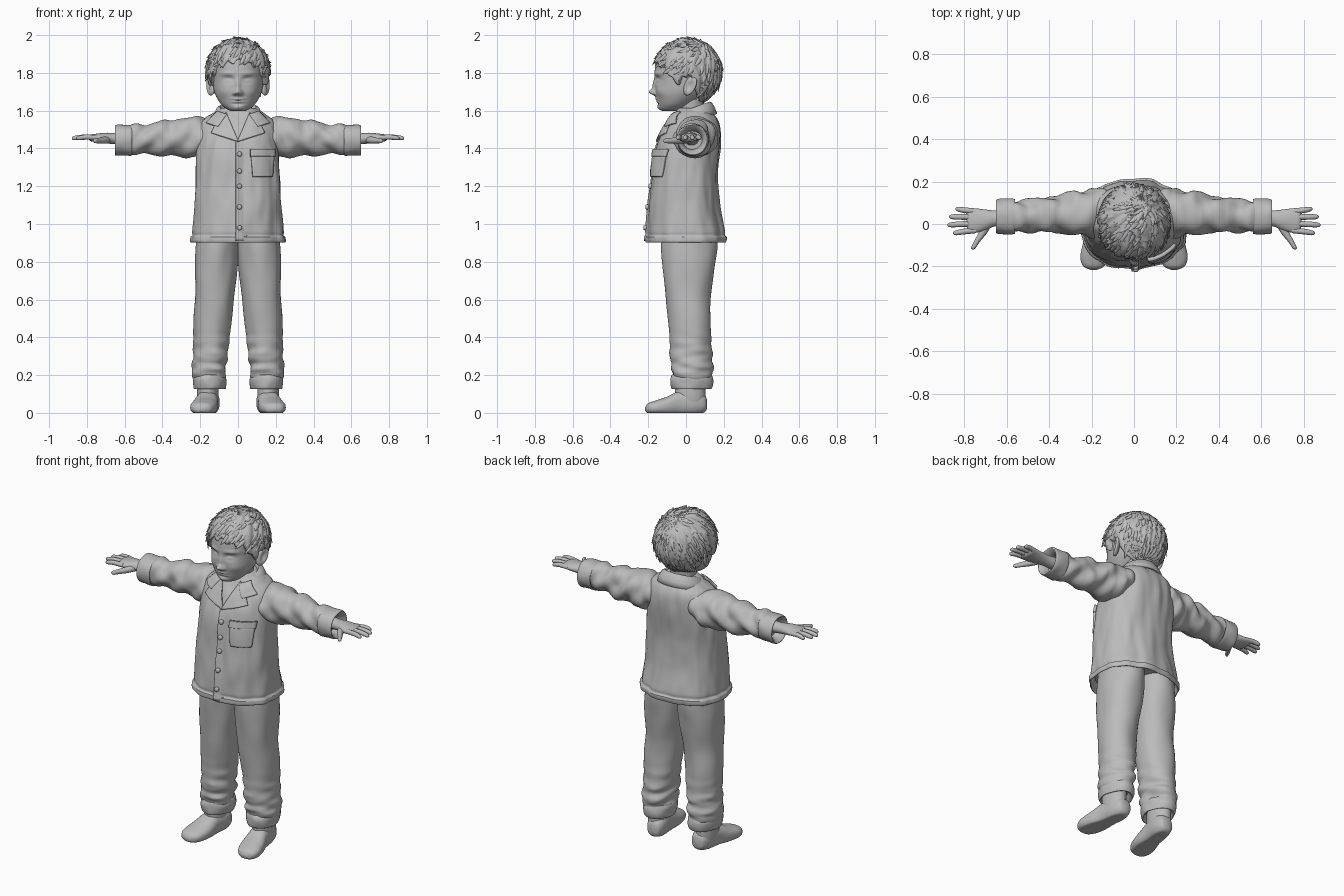
import bpy, bmesh, random
from math import sin, cos, pi, exp, radians, atan2
from mathutils import Vector, noise
from mathutils.bvhtree import BVHTree

if "Cube" in bpy.data.objects:
    bpy.data.objects.remove(bpy.data.objects["Cube"])
random.seed(4)

grey = bpy.data.materials.new("plain grey")
grey.use_nodes = True
grey.diffuse_color = (.5, .5, .5, 1)
bsdf = next(n for n in grey.node_tree.nodes if n.type == "BSDF_PRINCIPLED")
bsdf.inputs["Base Color"].default_value = (.5, .5, .5, 1)
bsdf.inputs["Roughness"].default_value = .7


def finish(name, bm, mirror=False, thick=0):
    bmesh.ops.recalc_face_normals(bm, faces=bm.faces[:])
    me = bpy.data.meshes.new(name)
    bm.to_mesh(me)
    bm.free()
    me.materials.append(grey)
    me.shade_smooth()
    me.set_sharp_from_angle(angle=radians(55))
    ob = bpy.data.objects.new(name, me)
    bpy.context.scene.collection.objects.link(ob)
    if thick:
        mod = ob.modifiers.new("thickness", "SOLIDIFY")
        mod.thickness, mod.offset = thick, 0
    if mirror:
        ob.modifiers.new("mirror", "MIRROR").use_mirror_merge = False
    return ob


def spline(keys, t):
    """Catmull-Rom through the key tuples, t from 0 to 1."""
    s = t * (len(keys) - 1)
    i = min(int(s), len(keys) - 2)
    f = s - i
    a, b, c, d = (Vector(keys[max(0, min(len(keys) - 1, i + k))]) for k in (-1, 0, 1, 2))
    return b + (c - a) * f / 2 + (a - b * 2.5 + c * 2 - d / 2) * f**2 + ((b - c) * 1.5 + (d - a) / 2) * f**3


def loft(name, axis, keys, seg=48, rows=48, fold=None, power=1, mirror=False, floor=None):
    """Skin over ellipses; each key is (position, centre u, centre v, radius u, radius v)."""
    bm = bmesh.new()
    order = {"x": (0, 1, 2), "y": (1, 0, 2), "z": (2, 0, 1)}[axis]
    rings = []
    for r in range(rows + 1):
        t, u, v, ru, rv = spline(keys, r / rows)
        ring = []
        for k in range(seg):
            a = 2 * pi * k / seg
            c, s = cos(a), sin(a)
            c, s = (abs(w)**power * (1 if w > 0 else -1) for w in (c, s))
            p, d = Vector((0, 0, 0)), Vector((0, 0, 0))
            for i, val, out in zip(order, (t, u + ru * c, v + rv * s), (0, c * rv, s * ru)):
                p[i], d[i] = val, out
            if fold:
                p += d.normalized() * fold(p, a)
            if floor is not None:
                p.z = max(p.z, floor)
            ring.append(bm.verts.new(p))
        rings.append(ring)
    for lo, hi in zip(rings, rings[1:]):
        for k in range(seg):
            j = (k + 1) % seg
            bm.faces.new((lo[k], lo[j], hi[j], hi[k]))
    bm.faces.new(rings[0])
    bm.faces.new(rings[-1])
    return finish(name, bm, mirror)


def bump(p, x, z, wx, wz):
    return exp(-((p.x - x) / wx)**2 - ((p.z - z) / wz)**2)


def wave(p, sx, sy, sz):
    return noise.noise(Vector((p.x * sx, p.y * sy, p.z * sz)))


# Cloth folds
def jacket_fold(p, a):
    hem = .006 if p.z < .935 else -.004 * bump(p, p.x, .942, 1, .008)
    return hem + .010 * wave(p, 11, 11, 3) + .006 * wave(p, 22, 22, 7)


def sleeve_fold(p, a):
    return .016 * wave(p, 16, 7, 12) + .007 * sin(42 * p.x + 3 * sin(a) + 9 * p.z)


def leg_fold(p, a):
    low = exp(-((p.z - .24) / .12)**2)
    return .009 * wave(p, 10, 10, 5) + low * (.014 * wave(p, 9, 9, 26) + .005 * sin(75 * p.z + 3 * sin(a)))


# Jacket
jacket = loft("jacket", "z", [
    (.95, 0, 0, .225, .185), (.905, 0, 0, .236, .196), (.91, 0, 0, .246, .205), (.95, 0, 0, .243, .205),
    (1.1, 0, -.01, .233, .187), (1.25, 0, -.006, .224, .175), (1.4, 0, .01, .216, .17),
    (1.5, 0, .028, .21, .148), (1.55, 0, .04, .188, .125), (1.585, 0, .042, .14, .1), (1.615, 0, .04, .09, .078)],
    seg=128, rows=120, fold=jacket_fold, power=.86)
tree = BVHTree.FromPolygons([v.co for v in jacket.data.vertices], [p.vertices for p in jacket.data.polygons])


def front(x, z):
    hit = tree.ray_cast(Vector((x, -1, z)), Vector((0, 1, 0)))[0]
    return hit.y if hit else 0


def patch(name, corners, lift=.006, tuck=0, thick=.01, n=14):
    """Cloth panel laid on the jacket front between four (x, z) corners."""
    bm = bmesh.new()
    a, b, c, d = map(Vector, corners)
    grid = []
    for i in range(n + 1):
        row = []
        for j in range(n + 1):
            u, v = j / n, i / n
            x, z = a.lerp(b, u).lerp(d.lerp(c, u), v)
            row.append(bm.verts.new((x, front(x, z) - lift + tuck * u, z)))
        grid.append(row)
    for lo, hi in zip(grid, grid[1:]):
        for j in range(n):
            bm.faces.new((lo[j], lo[j + 1], hi[j + 1], hi[j]))
    return finish(name, bm, thick=thick)


patch("front_placket", [(-.012, .91), (.045, .91), (.045, 1.45), (-.012, 1.45)], .005, .014, n=30)
patch("pocket", [(.078, 1.25), (.18, 1.25), (.19, 1.36), (.068, 1.36)], .009, thick=.014)
patch("pocket_band", [(.065, 1.357), (.193, 1.357), (.193, 1.395), (.065, 1.395)], .011, thick=.018)
for side, label in ((1, "left"), (-1, "right")):
    patch(label + "_lapel", [(-.004 * side, 1.435), (.142 * side, 1.482), (.115 * side, 1.535), (.062 * side, 1.59)], .009)
    patch(label + "_collar_tip", [(.06 * side, 1.58), (.105 * side, 1.515), (.168 * side, 1.535), (.11 * side, 1.595)], .014)

# Buttons
for i, z in enumerate((1.37, 1.28, 1.2, 1.09, .98)):
    y = front(.008, z)
    loft(f"button_{i + 1}", "y", [(y, .008, z, .013, .013), (y - .013, .008, z, .013, .013),
                                  (y - .018, .008, z, .008, .008)], 16, 8)

# Folded collar round the neck
bm = bmesh.new()
strips = []
for k in range(41):
    a = radians(-128 + 256 * k / 40)
    drop = .06 * ((1 - cos(a)) / 2)
    strips.append([bm.verts.new((r * sin(a), .042 + r * .86 * cos(a), z - drop)) for r, z in
                   ((.085, 1.59), (.09, 1.63), (.097, 1.642), (.108, 1.637), (.125, 1.608), (.138, 1.582))])
for lo, hi in zip(strips, strips[1:]):
    for j in range(5):
        bm.faces.new((lo[j], lo[j + 1], hi[j + 1], hi[j]))
finish("collar", bm, thick=.012)

# Sleeves and cuffs
loft("sleeves", "x", [
    (.1, .05, 1.475, .1, .08), (.19, .052, 1.462, .115, .105), (.28, .048, 1.458, .1, .1), (.38, .042, 1.455, .088, .09),
    (.48, .04, 1.45, .076, .083), (.59, .038, 1.447, .073, .076)], rows=80, fold=sleeve_fold, mirror=True)
loft("sleeve_cuffs", "x", [
    (.58, .036, 1.445, .068, .068), (.562, .036, 1.445, .079, .078), (.575, .036, 1.445, .084, .083),
    (.635, .036, 1.445, .084, .082), (.652, .036, 1.445, .076, .075), (.63, .036, 1.445, .058, .058),
    (.6, .036, 1.445, .05, .05)], fold=lambda p, a: .006 * wave(p, 14, 14, 14), mirror=True)

# Hands
loft("palms", "x", [(.58, .03, 1.45, .04, .035), (.65, .027, 1.452, .037, .03), (.7, .02, 1.455, .048, .028),
                    (.75, .016, 1.456, .058, .022), (.78, .018, 1.456, .054, .017), (.79, .018, 1.456, .03, .006)],
     32, 30, mirror=True)
for name, base, tip, end in (("index", -.03, -.042, .855), ("middle", .002, -.004, .88),
                             ("ring", .033, .034, .872), ("little", .06, .07, .843)):
    mid = (.755 + end) / 2
    loft(name + "_fingers", "x", [
        (.745, base, 1.457, .013, .013), (mid, (base + tip) / 2, 1.46, .0135, .0135),
        (end - .012, tip, 1.455, .011, .011), (end, tip, 1.453, .003, .003)], 14, 16, mirror=True)
loft("thumbs", "y", [(.0, .69, 1.447, .022, .02), (-.045, .715, 1.443, .02, .017), (-.085, .742, 1.441, .014, .014),
                     (-.112, .757, 1.44, .011, .011), (-.12, .76, 1.44, .003, .003)], 16, 20, mirror=True)

# Trousers
loft("trouser_legs", "z", [
    (.98, .11, .018, .108, .14), (.87, .113, .017, .114, .146), (.74, .118, .014, .111, .134),
    (.6, .126, .012, .1, .119), (.45, .135, .02, .098, .112), (.3, .147, .028, .094, .11),
    (.2, .155, .03, .088, .106), (.16, .152, .03, .08, .1)], 64, 110, leg_fold, .93, True)
loft("trouser_cuffs", "z", [
    (.19, .15, .03, .07, .09), (.202, .15, .03, .08, .103), (.18, .15, .03, .089, .112), (.145, .15, .03, .087, .11),
    (.126, .15, .03, .08, .102), (.14, .152, .028, .066, .085), (.17, .152, .028, .05, .07)],
     fold=lambda p, a: .007 * wave(p, 16, 16, 16), mirror=True)

# Feet in socks
loft("feet", "y", [
    (.112, .148, .045, .012, .015), (.1, .149, .05, .04, .045), (.05, .153, .055, .056, .066), (-.03, .163, .052, .058, .066),
    (-.1, .175, .036, .068, .05), (-.16, .186, .028, .067, .038), (-.2, .19, .024, .048, .027), (-.216, .19, .02, .015, .01)],
    40, 44, power=.85, mirror=True, floor=0)
loft("ankles", "z", [(.03, .157, .028, .05, .07), (.09, .16, .022, .056, .08), (.2, .16, .022, .056, .08)], mirror=True)

# Neck and head
loft("neck", "z", [(1.48, 0, .0, .08, .085), (1.56, 0, .025, .076, .075), (1.62, 0, .025, .073, .07), (1.72, 0, .02, .08, .08)])


def face(p, a):
    if p.y > 0:
        return 0
    off = .030 * bump(p, 0, 1.698, .017, .016) + .012 * bump(p, 0, 1.73, .012, .035)
    off += .008 * bump(p, 0, 1.657, .028, .013) - .007 * bump(p, 0, 1.654, .03, .004)
    off += .008 * bump(p, 0, 1.615, .03, .016) - .005 * bump(p, 0, 1.636, .03, .007)
    x = abs(p.x)
    for amount, ex, ez, wx, wz in ((-.014, .05, 1.765, .028, .018), (.007, .052, 1.76, .018, .009),
                                   (.006, .055, 1.796, .035, .012), (.006, .07, 1.7, .03, .03), (.01, .017, 1.69, .01, .01)):
        off += amount * exp(-((x - ex) / wx)**2 - ((p.z - ez) / wz)**2)
    return off


loft("head", "z", [
    (1.597, 0, -.075, .02, .03), (1.603, 0, -.078, .05, .055), (1.63, 0, -.06, .086, .088), (1.67, 0, -.035, .113, .122),
    (1.71, 0, -.018, .128, .145), (1.77, 0, -.004, .136, .162), (1.84, 0, .005, .143, .168),
    (1.9, 0, .01, .13, .155), (1.95, 0, .01, .09, .1), (1.97, 0, .01, .03, .03)], 128, 120, face)

# Ears, hollowed on the outer side
bm = bmesh.new()
bmesh.ops.create_uvsphere(bm, u_segments=32, v_segments=24, radius=1)
for v in bm.verts:
    x, y, z = v.co
    dent = .9 * exp(-(y * y + z * z) / .3) if x > 0 else 0
    v.co = (.146 + .022 * (x - dent) + .014 * y, .022 + .034 * y + .01 * z, 1.733 + .052 * z + .008 * y)
finish("ears", bm, mirror=True)

# Hair cap: the sphere dips under the skin below the hairline
centre, size = Vector((0, .008, 1.805)), Vector((.17, .182, .178))
crown = Vector((.02, .09, 1.96))
hairline = [(z, 0) for z in (1.865, 1.85, 1.83, 1.745, 1.79, 1.70, 1.64, 1.625, 1.62)]


def line(p):
    return spline(hairline, abs(atan2(p.x, -(p.y - centre.y))) / pi).x


def on_hair(d, grow=1):
    return centre + Vector([a * b for a, b in zip(d, size)]) * grow


bm = bmesh.new()
bmesh.ops.create_uvsphere(bm, u_segments=144, v_segments=96, radius=1)
for v in bm.verts:
    d = v.co.normalized()
    p = on_hair(d)
    az = atan2(p.x - crown.x, p.y - crown.y)
    strand = .02 * sin(22 * az + 5 * wave(p, 9, 9, 9)) + .04 * wave(p, 14, 14, 14)
    edge = line(p) + .012 * sin(26 * az)
    under = max(0, min(1, (edge - p.z) / .02))
    v.co = on_hair(d, (1 + strand) * (1 - .3 * under))
finish("hair_cap", bm)

# Tapered locks flowing away from the crown
bm = bmesh.new()
made = 0
while made < 190:
    d = Vector((random.gauss(0, 1), random.gauss(0, 1), random.gauss(.4, .8))).normalized()
    p = on_hair(d)
    if p.z < line(p) + .035:
        continue
    made += 1
    flow = p - crown + Vector((-.05, -.02, 0)) + Vector([random.uniform(-.03, .03) for _ in range(3)])
    flow = (flow - d * flow.dot(d)).normalized()
    across = flow.cross(d).normalized()
    length, width = random.uniform(.05, .085), random.uniform(.008, .014)
    rise = random.uniform(.006, .018)
    rings = []
    for t in (0, .3, .6, .85, 1):
        step = p + flow * length * t - centre
        step = on_hair(Vector([a / b for a, b in zip(step, size)]).normalized())
        step += d * (rise * t * t - .003) + across * .012 * t * t
        w = width * (1 - t**2) + .0008
        rings.append([bm.verts.new(step + across * w * cos(k * pi / 3) + d * .6 * w * sin(k * pi / 3)) for k in range(6)])
    for lo, hi in zip(rings, rings[1:]):
        for k in range(6):
            bm.faces.new((lo[k], lo[k - 1], hi[k - 1], hi[k]))
    bm.faces.new(rings[0])
    bm.faces.new(rings[-1])
finish("hair_locks", bm)
